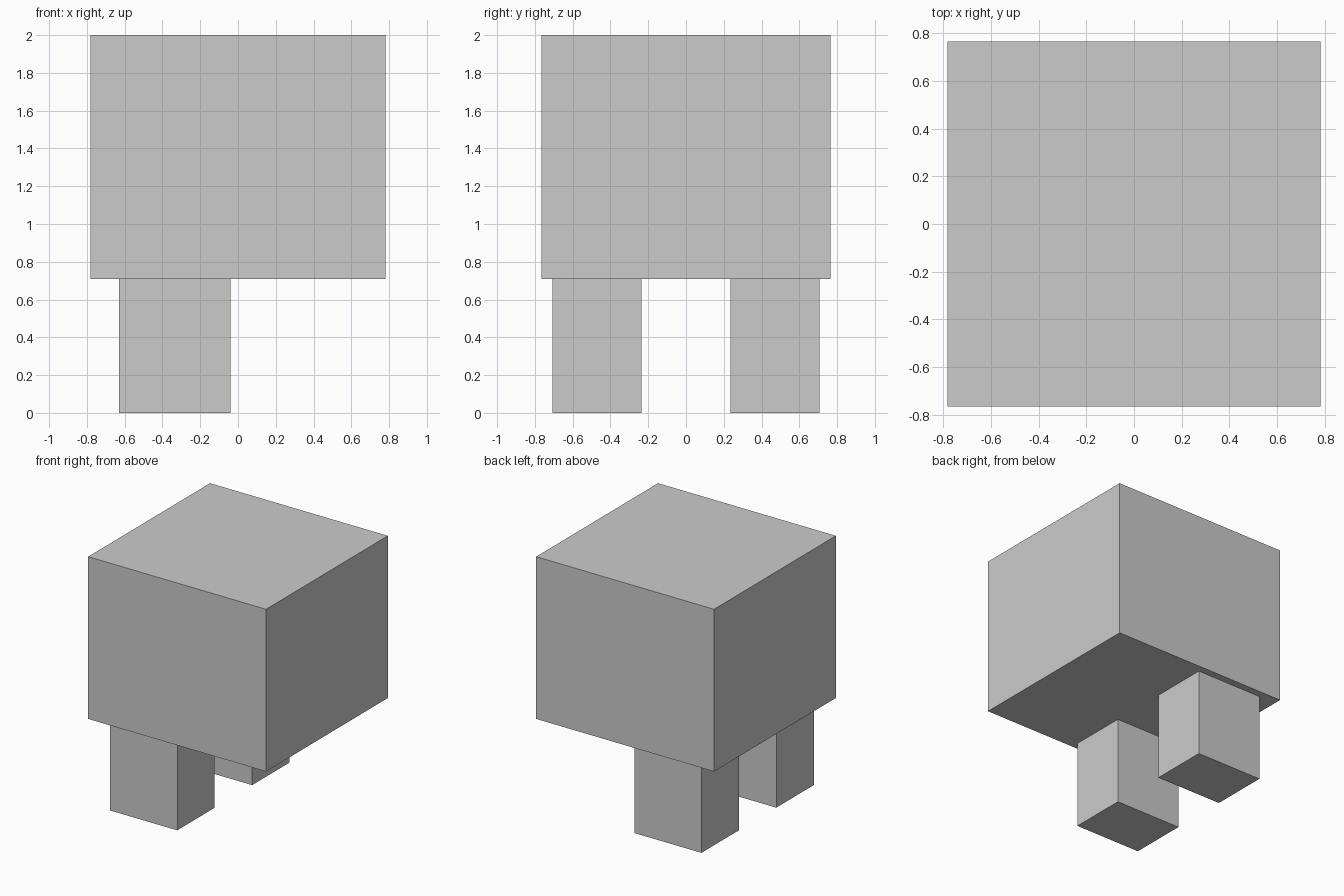
import bpy

if "Cube" in bpy.data.objects:
    bpy.data.objects.remove(bpy.data.objects["Cube"])


def box(name, lo, hi):
    """Axis-aligned box between two corners."""
    center = [(a + b) / 2 for a, b in zip(lo, hi)]
    bpy.ops.mesh.primitive_cube_add(size=1, location=center)
    obj = bpy.context.object
    obj.name = name
    obj.scale = [b - a for a, b in zip(lo, hi)]
    bpy.ops.object.transform_apply(location=False, rotation=False, scale=True)
    return obj


BODY_BOTTOM = 0.71

# Large upper block
box("body", (-0.782, -0.765, BODY_BOTTOM), (0.782, 0.765, 2.0))

# Two legs, offset to the left, mirrored front to back
for name, side in (("front_leg", -1), ("back_leg", 1)):
    y0, y1 = sorted((side * 0.235, side * 0.706))
    box(name, (-0.63, y0, 0.0), (-0.04, y1, BODY_BOTTOM))
